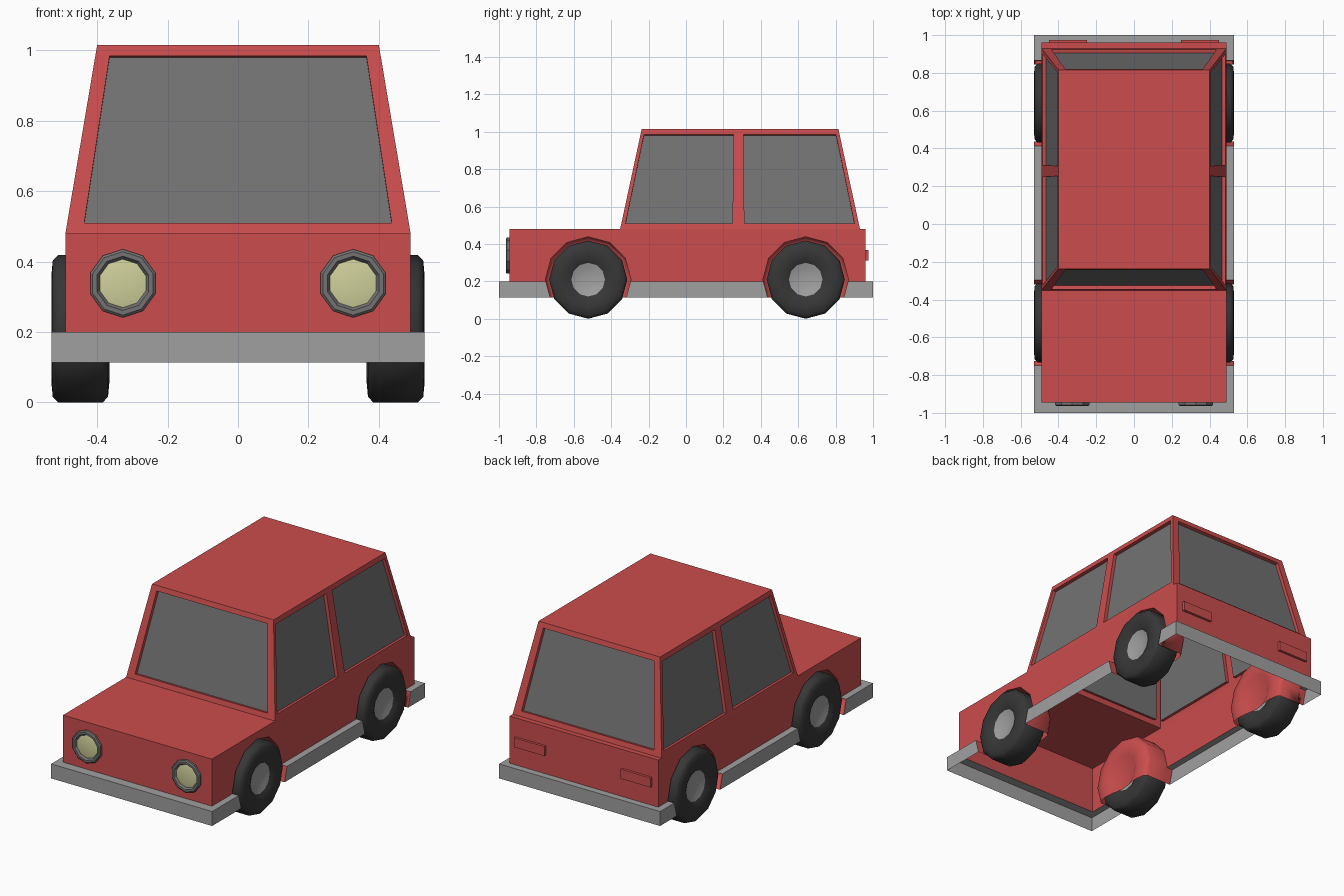
import bpy, bmesh, math
from mathutils import Vector

if "Cube" in bpy.data.objects:
    bpy.data.objects.remove(bpy.data.objects["Cube"])


def material(name, r, g, b):
    m = bpy.data.materials.new(name)
    m.diffuse_color = (r, g, b, 1)
    m.use_nodes = True
    m.node_tree.nodes["Principled BSDF"].inputs["Base Color"].default_value = m.diffuse_color
    return m


RED = material("red paint", 0.60, 0.075, 0.075)
GLASS = material("dark grey glass", 0.17, 0.17, 0.17)
METAL = material("light grey metal", 0.35, 0.35, 0.35)
RUBBER = material("black rubber", 0.038, 0.038, 0.038)
LENS = material("pale yellow lens", 0.63, 0.63, 0.33)

W, BW = 0.49, 0.53                 # half widths of body and bumper band
FRONT, BACK = -0.945, 0.96         # body ends
LOW, SILL, BELT, ROOF = 0.114, 0.20, 0.48, 1.014
AXLES, AXLE_Z = (-0.523, 0.64), 0.209
ARCH = 0.229


def finish(name, bm, mats, smooth=None):
    bmesh.ops.remove_doubles(bm, verts=bm.verts, dist=1e-5)
    bmesh.ops.recalc_face_normals(bm, faces=bm.faces)
    me = bpy.data.meshes.new(name)
    bm.to_mesh(me)
    bm.free()
    for m in mats:
        me.materials.append(m)
    ob = bpy.data.objects.new(name, me)
    bpy.context.collection.objects.link(ob)
    if smooth:
        bpy.ops.object.select_all(action='DESELECT')
        ob.select_set(True)
        bpy.context.view_layer.objects.active = ob
        bpy.ops.object.shade_smooth_by_angle(angle=math.radians(smooth))
    return ob


def face(bm, pts, mat=0):
    f = bm.faces.new([bm.verts.new(p) for p in pts])
    f.material_index = mat
    return f


def flat(bm, x0, x1, y0, y1, z):
    face(bm, [(x0, y0, z), (x1, y0, z), (x1, y1, z), (x0, y1, z)])


def upright(bm, w, y, z0, z1):
    face(bm, [(-w, y, z0), (w, y, z0), (w, y, z1), (-w, y, z1)])


def lathe(bm, profile, place, segs, cap_start=False, cap_end=False):
    """Spin (radius, along) points; place(along, cos, sin) gives the position."""
    rings = []
    for r, a in profile:
        rings.append([bm.verts.new(place(a, r * math.cos(t), r * math.sin(t)))
                      for t in (2 * math.pi * i / segs for i in range(segs))])
    for p, q in zip(rings, rings[1:]):
        for i in range(segs):
            j = (i + 1) % segs
            bm.faces.new((p[i], p[j], q[j], q[i]))
    if cap_start:
        bm.faces.new(rings[0])
    if cap_end:
        bm.faces.new(rings[-1])


def arch_half(z):
    """Half width of the twelve-sided arch at a height just below the axle."""
    slope = (ARCH - ARCH * math.cos(math.pi / 6)) / (ARCH / 2)
    return ARCH - (AXLE_Z - z) * slope


# lower body shell, open underneath, with wheel arches cut in the sides
bm = bmesh.new()
upright(bm, W, FRONT, SILL, BELT)
upright(bm, W, BACK, SILL, BELT)
flat(bm, -W, W, FRONT, -0.352, BELT)
flat(bm, -W, W, 0.93, BACK, BELT)
for s in (-1, 1):
    outline = [(FRONT, BELT), (FRONT, SILL)]
    for c in AXLES:
        outline.append((c - arch_half(SILL), SILL))
        for k in range(6, -1, -1):
            t = k * math.pi / 6
            outline.append((c + ARCH * math.cos(t), AXLE_Z + ARCH * math.sin(t)))
        outline.append((c + arch_half(SILL), SILL))
    outline += [(BACK, SILL), (BACK, BELT)]
    face(bm, [(s * W, y, z) for y, z in outline])
finish("lower_body", bm, [RED])

# bumper band: thin outer wall with a flange on top, broken at the wheels
bm = bmesh.new()
for end, body in ((-1, FRONT), (1, BACK)):
    upright(bm, BW, end, LOW, SILL)
    flat(bm, -BW, BW, end, body, SILL)
hi, lo = arch_half(SILL), arch_half(LOW)
f, b = AXLES
runs = [(-1, -1, FRONT, f - hi, f - lo), (f + lo, f + hi, f + hi, b - hi, b - lo),
        (b + lo, b + hi, b + hi, BACK, 1)]
for s in (-1, 1):
    for y0_low, y0_top, fl0, fl1, y1_low in runs:
        y1_top = 1 if y1_low == 1 else fl1
        face(bm, [(s * BW, y0_low, LOW), (s * BW, y1_low, LOW),
                  (s * BW, y1_top, SILL), (s * BW, y0_top, SILL)])
        flat(bm, s * W, s * BW, fl0, fl1, SILL)
finish("bumper_band", bm, [METAL])

# cabin with recessed windows
bm = bmesh.new()
RW, F0, F1, B0, B1, MID = 0.40, -0.352, -0.237, 0.93, 0.815, 0.28
middle = Vector((0, MID, 0.7))


def window_wall(corners, left, right, rise=0.056, depth=0.02):
    a, b, c, d = [Vector(p) for p in corners]
    n = (b - a).cross(d - a).normalized()
    if n.dot(middle - a) < 0:
        n = -n
    inner = [a.lerp(b, u).lerp(d.lerp(c, u), v) for u, v in
             ((left, rise), (1 - right, rise), (1 - right, 1 - rise), (left, 1 - rise))]
    outer = [a, b, c, d]
    sunk = [p + n * depth for p in inner]
    for i in range(4):
        j = (i + 1) % 4
        face(bm, [outer[i], outer[j], inner[j], inner[i]])
        face(bm, [inner[i], inner[j], sunk[j], sunk[i]])
    face(bm, sunk, 1)


flat(bm, -RW, RW, F1, B1, ROOF)
for y0, y1 in ((F0, F1), (B0, B1)):
    window_wall([(-W, y0, BELT), (W, y0, BELT), (RW, y1, ROOF), (-RW, y1, ROOF)], 0.05, 0.05)
for s in (-1, 1):
    window_wall([(s * W, F0, BELT), (s * W, MID, BELT), (s * RW, MID, ROOF),
                 (s * RW, F1, ROOF)], 0.036, 0.05)
    window_wall([(s * W, MID, BELT), (s * W, B0, BELT), (s * RW, B1, ROOF),
                 (s * RW, MID, ROOF)], 0.05, 0.036)
finish("cabin", bm, [RED, GLASS])

# wheels and wheel wells
TYRE = [(0.09, 0.512), (0.115, 0.525), (0.15, 0.53), (0.193, 0.526), (0.209, 0.511),
        (0.209, 0.384), (0.193, 0.369), (0.15, 0.365), (0.115, 0.37), (0.09, 0.383)]
HUB = [(0.03, 0.499), (0.06, 0.503), (0.09, 0.512), (0.09, 0.383), (0.06, 0.392), (0.03, 0.396)]
WELL = [(ARCH, W), (ARCH, 0.37), (0.212, 0.35), (0.165, 0.342), (0.12, 0.348), (0.095, 0.36)]
for s, side in ((-1, "left"), (1, "right")):
    for c, end in zip(AXLES, ("front", "rear")):
        def place(a, u, v):
            return (s * a, c + u, AXLE_Z + v)
        bm = bmesh.new()
        lathe(bm, TYRE, place, 12)
        finish(f"{end}_{side}_tyre", bm, [RUBBER], 50)
        bm = bmesh.new()
        lathe(bm, HUB, place, 12, True, True)
        finish(f"{end}_{side}_hub", bm, [METAL], 50)
        # well: cup trimmed level with the band, plus returns across the band
        bm = bmesh.new()
        lathe(bm, WELL, place, 12, cap_end=True)
        bmesh.ops.bisect_plane(bm, geom=bm.verts[:] + bm.edges[:] + bm.faces[:],
                               plane_co=(0, 0, LOW), plane_no=(0, 0, -1), clear_outer=True)
        for d in (-1, 1):
            face(bm, [(s * W, c + d * lo, LOW), (s * BW, c + d * lo, LOW),
                      (s * BW, c + d * hi, SILL), (s * W, c + d * hi, SILL)])
        finish(f"{end}_{side}_wheel_well", bm, [RED], 50)

# headlights and tail lights
BEZEL = [(0.097, FRONT), (0.097, -0.957), (0.09, -0.963), (0.077, -0.963), (0.068, -0.95)]
for s, side in ((-1, "left"), (1, "right")):
    def place(a, u, v):
        return (s * 0.327 + v, a, 0.338 + u)
    bm = bmesh.new()
    lathe(bm, BEZEL, place, 10)
    finish(f"{side}_headlight_ring", bm, [GLASS])
    bm = bmesh.new()
    lathe(bm, [(0.069, -0.951), (0.05, -0.955)], place, 10, cap_end=True)
    finish(f"{side}_headlight_lens", bm, [LENS], 40)
    bm = bmesh.new()
    bmesh.ops.create_cube(bm, size=1)
    for v in bm.verts:
        v.co = (s * 0.35 + v.co.x * 0.2, 0.965 + v.co.y * 0.02, 0.34 + v.co.z * 0.056)
    finish(f"{side}_tail_light", bm, [RED])
